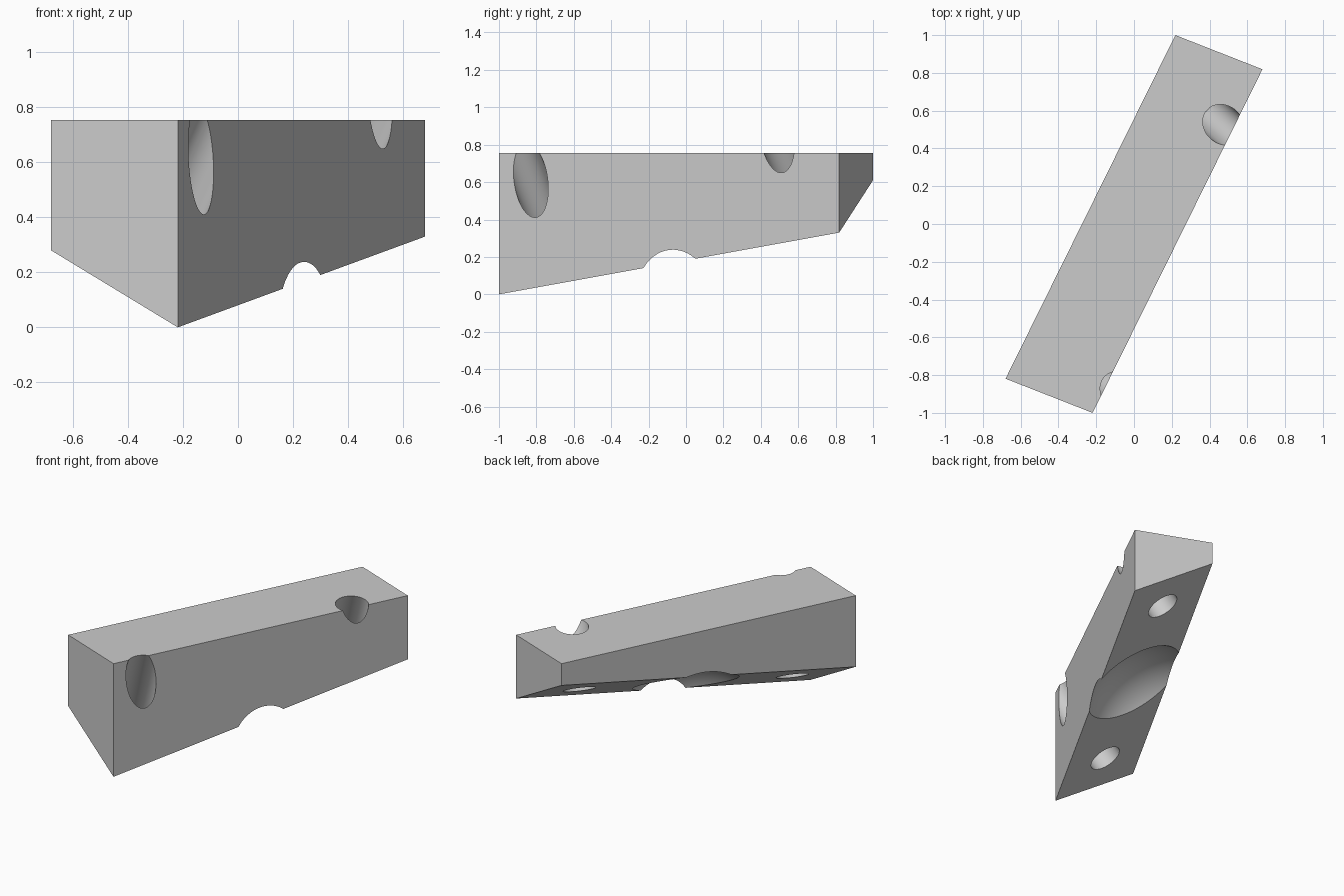
import bpy
import bmesh
from mathutils import Vector

if "Cube" in bpy.data.objects:
    bpy.data.objects.remove(bpy.data.objects["Cube"], do_unlink=True)

TOP = 0.755
corner = Vector((-0.219, -1.0, 0.0))      # lowest corner of the sloped underside
across = Vector((-0.461, 0.181, 0.28))    # short edge of the underside
along = Vector((0.899, 1.819, 0.33))      # long edge of the underside
normal = along.cross(across).normalized()  # points up into the block

grey = bpy.data.materials.new("plain grey")
grey.use_nodes = True
colour = (0.6, 0.6, 0.6, 1.0)
grey.diffuse_color = colour
grey.node_tree.nodes["Principled BSDF"].inputs["Base Color"].default_value = colour


def under(s, t):
    """Point on the underside, in fractions of its two edges."""
    return corner + across * s + along * t


# Block: level top, sloped underside, upright sides
bm = bmesh.new()
low = [under(s, t) for s, t in ((0, 0), (0, 1), (1, 1), (1, 0))]
bottom = [bm.verts.new(p) for p in low]
top = [bm.verts.new((p.x, p.y, TOP)) for p in low]
bm.faces.new(bottom)
bm.faces.new(top)
for i in range(4):
    j = (i + 1) % 4
    bm.faces.new((bottom[i], bottom[j], top[j], top[i]))
bmesh.ops.recalc_face_normals(bm, faces=bm.faces)
mesh = bpy.data.meshes.new("block")
bm.to_mesh(mesh)
bm.free()
mesh.materials.append(grey)
block = bpy.data.objects.new("block", mesh)
bpy.context.collection.objects.link(block)

# Cutters: two holes square to the underside and a shallow spherical hollow
cutters = []
for t in (0.138, 0.862):
    bpy.ops.mesh.primitive_cylinder_add(
        vertices=64, radius=0.1, depth=3, location=under(0.5, t),
        rotation=normal.to_track_quat("Z", "Y").to_euler())
    cutters.append(bpy.context.object)
bpy.ops.mesh.primitive_uv_sphere_add(
    segments=96, ring_count=48, radius=0.456,
    location=under(0.5, 0.5) - normal * 0.32,
    rotation=normal.to_track_quat("Z", "Y").to_euler())
cutters.append(bpy.context.object)

bpy.ops.object.select_all(action="DESELECT")
block.select_set(True)
bpy.context.view_layer.objects.active = block
for cutter in cutters:
    cutter.name = "cutter"
    cutter.hide_render = True
    cutter.data.materials.append(grey)
    cut = block.modifiers.new("cut", "BOOLEAN")
    cut.operation = "DIFFERENCE"
    cut.solver = "EXACT"
    cut.object = cutter
    bpy.ops.object.modifier_apply(modifier=cut.name)
for cutter in cutters:
    bpy.data.objects.remove(cutter, do_unlink=True)

bpy.ops.object.shade_smooth_by_angle()
